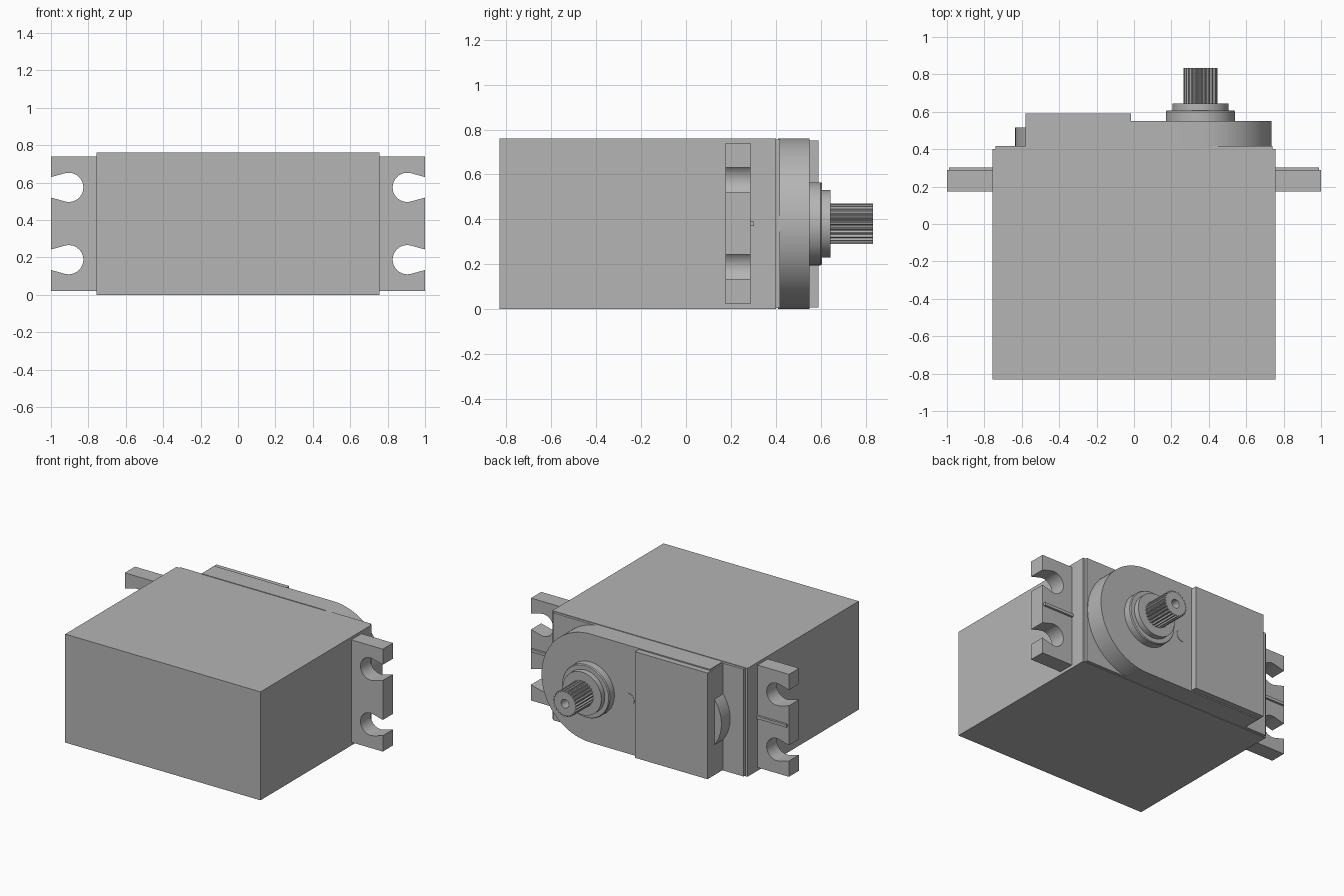
import bpy, bmesh
from math import sin, cos, pi, radians

if "Cube" in bpy.data.objects:
    bpy.data.objects.remove(bpy.data.objects["Cube"])

GREY = (0.46, 0.46, 0.46, 1)
mat = bpy.data.materials.new("plain grey")
mat.use_nodes = True
mat.diffuse_color = GREY
mat.node_tree.nodes["Principled BSDF"].inputs["Base Color"].default_value = GREY

MID = 0.38          # mid height of the case
SHAFT_X = 0.355     # output shaft axis


def loft(name, rings, smooth=False):
    """Join outlines (x, z) placed at successive y values, capping both ends."""
    bm = bmesh.new()
    loops = [[bm.verts.new((x, y, z)) for x, z in pts] for pts, y in rings]
    for a, b in zip(loops, loops[1:]):
        for i in range(len(a)):
            j = (i + 1) % len(a)
            bm.faces.new((a[i], a[j], b[j], b[i]))
    bm.faces.new(loops[0])
    bm.faces.new(loops[-1])
    bmesh.ops.recalc_face_normals(bm, faces=bm.faces)
    mesh = bpy.data.meshes.new(name)
    bm.to_mesh(mesh)
    bm.free()
    mesh.materials.append(mat)
    obj = bpy.data.objects.new(name, mesh)
    bpy.context.collection.objects.link(obj)
    if smooth:
        bpy.context.view_layer.objects.active = obj
        obj.select_set(True)
        bpy.ops.object.shade_smooth_by_angle(angle=radians(30))
        obj.select_set(False)
    return obj


def prism(name, pts, y0, y1, smooth=False):
    return loft(name, [(pts, y0), (pts, y1)], smooth)


def rect(x0, x1, z0, z1):
    return [(x0, z0), (x1, z0), (x1, z1), (x0, z1)]


def arc(cx, cz, r, start, end, n):
    """Points on an arc, angles in degrees, both ends included."""
    angles = [radians(start + (end - start) * i / n) for i in range(n + 1)]
    return [(cx + r * cos(a), cz + r * sin(a)) for a in angles]


def circle(r, n=64, cx=SHAFT_X):
    return arc(cx, MID, r, 0, 360, n)[:-1]


# Case and the thin step under the gear cover
prism("case", rect(-0.757, 0.757, 0, 0.76), -0.832, 0.4)
prism("case_step", rect(-0.74, 0.74, 0.004, 0.756), 0.39, 0.418)

# Gear cover with a round end, and the taller block beside it
cover = [(-0.57, 0)] + arc(SHAFT_X, MID, 0.38, -90, 90, 40) + [(-0.57, 0.76)]
prism("gear_cover", cover, 0.41, 0.55, True)
prism("raised_block", rect(-0.58, -0.017, 0.008, 0.752), 0.41, 0.59)
prism("side_bulge", arc(-0.375, MID, 0.26, 142, 218, 20), 0.41, 0.515, True)
prism("cover_dimple", circle(0.045, 32, 0.06), 0.54, 0.552, True)

# Stepped collar around the output shaft
loft("shaft_collar", [(circle(0.185), 0.54), (circle(0.185), 0.6),
                      (circle(0.18), 0.607), (circle(0.15), 0.607),
                      (circle(0.15), 0.645)], True)

# Splined output shaft with a screw hole
TEETH = 25
spline = []
for i in range(TEETH * 4):
    a = 2 * pi * i / (TEETH * 4)
    r = 0.091 if i % 4 < 2 else 0.081
    spline.append((SHAFT_X + r * cos(a), MID + r * sin(a)))
hole = circle(0.03, TEETH * 4)
loft("splined_shaft", [(spline, 0.63), (spline, 0.834), (hole, 0.834), (hole, 0.7)])

# Mounting ears with two open screw slots each, and a small rib behind
ear = [(0.74, 0.022), (1, 0.022)]
for z in (0.188, 0.575):
    ear += [(1, z - 0.055)] + arc(0.905, z, 0.078, -75, -285, 28) + [(1, z + 0.055)]
ear += [(1, 0.74), (0.74, 0.74)]
for side, s in (("left", 1), ("right", -1)):
    prism(side + "_ear", [(s * x, z) for x, z in ear], 0.175, 0.288, True)
    prism(side + "_ear_rib", [(s * x, z) for x, z in rect(0.75, 0.99, 0.37, 0.39)], 0.28, 0.303)
